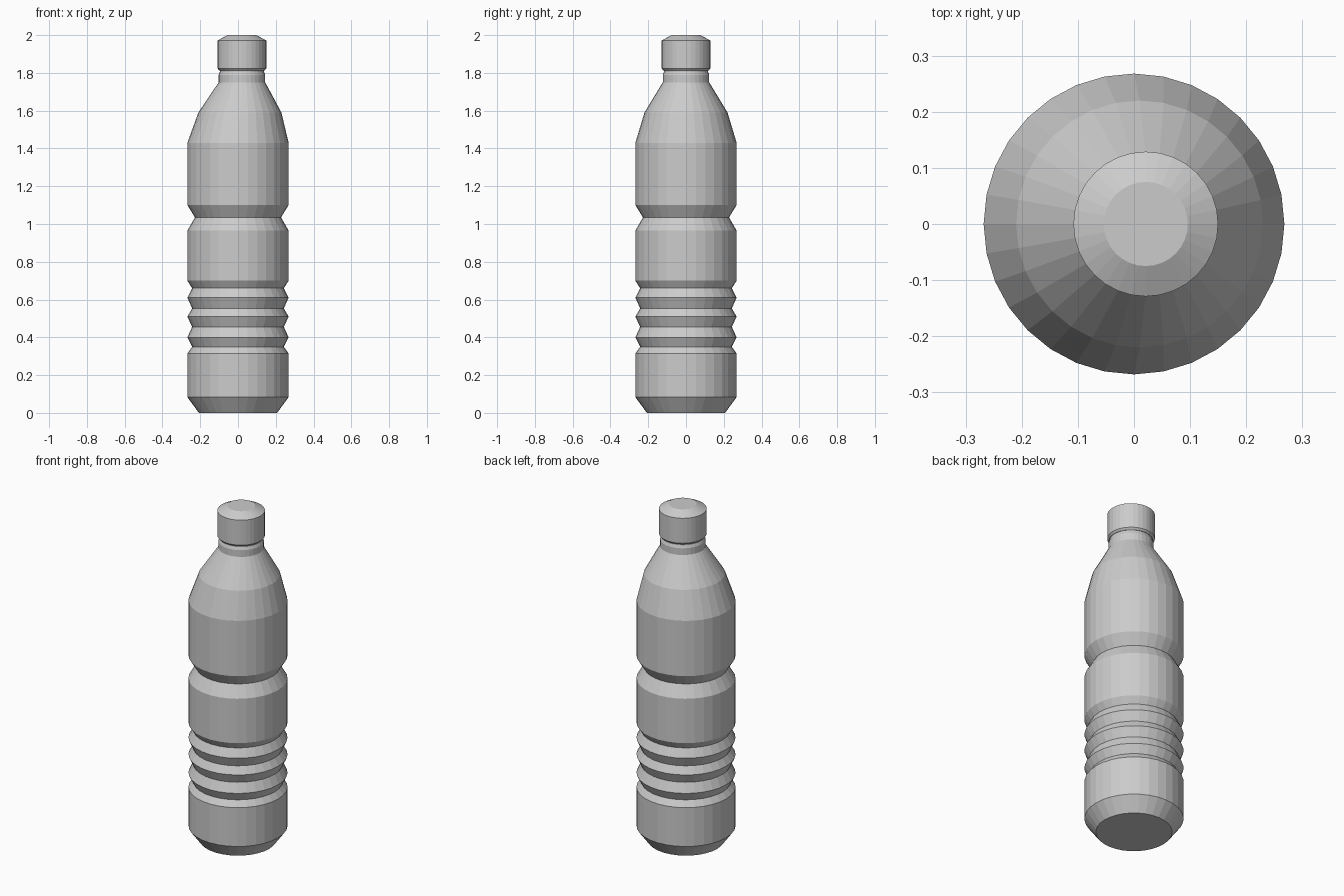
import bpy, bmesh
from math import cos, sin, pi

if "Cube" in bpy.data.objects:
    bpy.data.objects.remove(bpy.data.objects["Cube"])

SIDES = 32


def lathe(name, rings):
    """Closed stack of rings, each (radius, z, centre x)."""
    bm = bmesh.new()
    loops = []
    for r, z, cx in rings:
        loops.append([bm.verts.new((cx + r * cos(2 * pi * i / SIDES),
                                    r * sin(2 * pi * i / SIDES), z))
                      for i in range(SIDES)])
    for a, b in zip(loops, loops[1:]):
        for i in range(SIDES):
            j = (i + 1) % SIDES
            bm.faces.new((a[i], a[j], b[j], b[i]))
    bm.faces.new(loops[0][::-1])
    bm.faces.new(loops[-1])
    mesh = bpy.data.meshes.new(name)
    bm.to_mesh(mesh)
    bm.free()
    obj = bpy.data.objects.new(name, mesh)
    bpy.context.collection.objects.link(obj)
    return obj


R = 0.268      # main body radius
G = 0.243      # grip groove radius
NECK_X = 0.021  # the neck and cap sit slightly off-centre

# Base and straight lower wall
body = [(0.207, 0, 0), (R, 0.083, 0), (R, 0.315, 0)]
# Grip grooves separated by sharp ribs
for groove_z, rib_z in ((0.35, 0.40), (0.455, 0.51), (0.553, 0.61), (0.66, 0.70)):
    body += [(G, groove_z, 0), (R, rib_z, 0)]
# Waist groove and upper wall
body += [(R, 0.965, 0), (0.228, 1.035, 0), (R, 1.10, 0), (R, 1.43, 0)]
# Shoulder and neck
body += [(0.220, 1.59, 0.010), (0.123, 1.75, NECK_X),
         (0.123, 1.79, NECK_X), (0.117, 1.805, NECK_X), (0.117, 1.83, NECK_X)]
lathe("bottle_body", body)

# Screw cap with chamfered top
lathe("cap", [(0.119, 1.812, NECK_X), (0.129, 1.823, NECK_X),
              (0.129, 1.972, NECK_X), (0.075, 2.0, NECK_X)])
